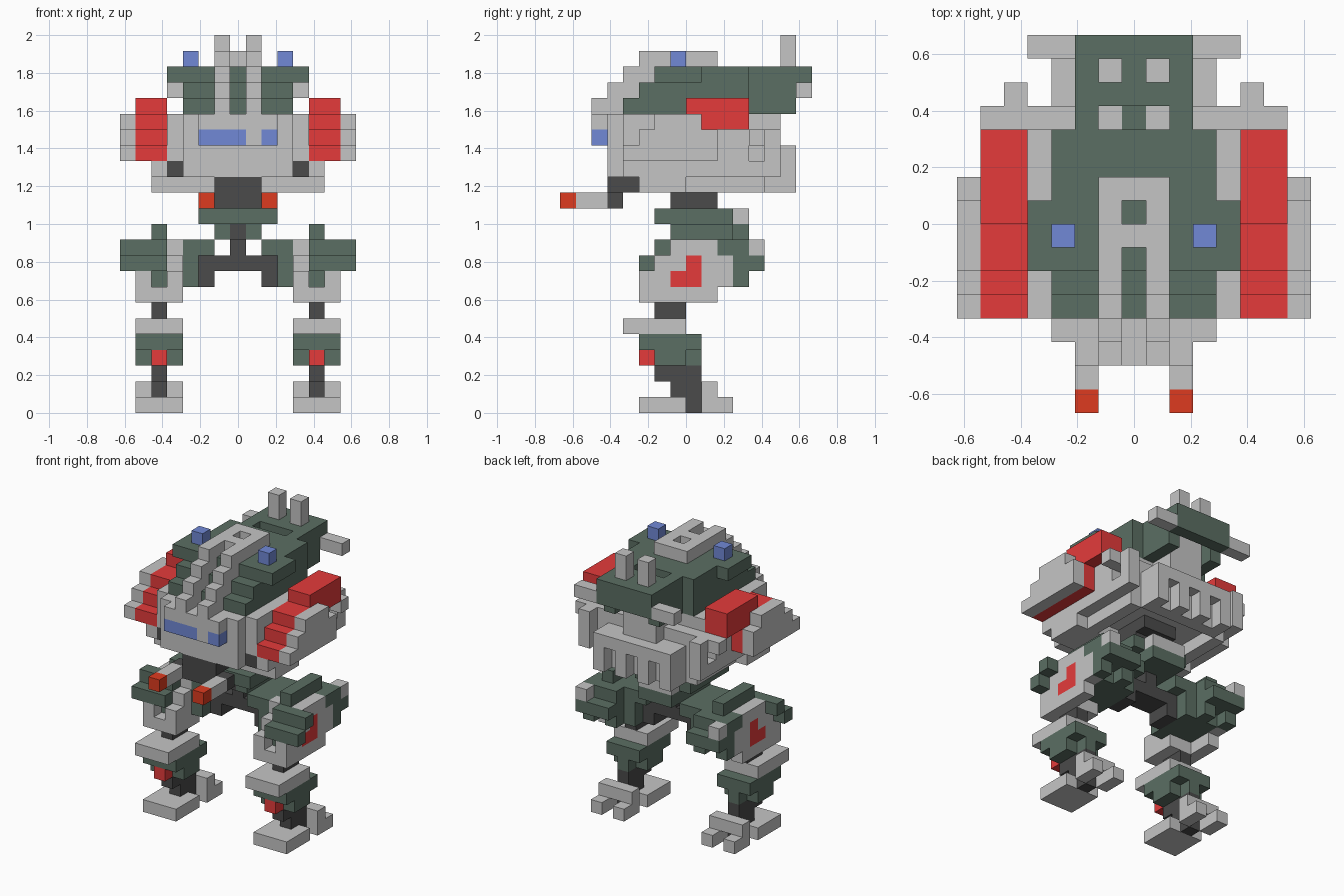
import bpy
import bmesh

cube = bpy.data.objects.get("Cube")
if cube:
    bpy.data.objects.remove(cube, do_unlink=True)

U = 1 / 12  # block size

COLOURS = {
    "grey": (0.56, 0.56, 0.56),
    "green": (0.104, 0.158, 0.125),
    "charcoal": (0.069, 0.069, 0.069),
    "red": (0.78, 0.044, 0.044),
    "orange": (0.73, 0.044, 0.014),
    "blue": (0.165, 0.25, 0.67),
}
NAMES = list(COLOURS)
MATS = []
for name, rgb in COLOURS.items():
    m = bpy.data.materials.new(name)
    m.use_nodes = True
    m.diffuse_color = (*rgb, 1)
    bsdf = next(n for n in m.node_tree.nodes if n.type == 'BSDF_PRINCIPLED')
    bsdf.inputs["Base Color"].default_value = (*rgb, 1)
    bsdf.inputs["Roughness"].default_value = 0.8
    MATS.append(m)

blocks = {}  # (x, y, z) -> (part, colour)


def box(part, colour, x, y, z, mirror=False):
    """Fill a box of blocks; x is inclusive columns, y and z are edges. No colour carves."""
    for i in range(x[0], x[1] + 1):
        for j in range(*y):
            for k in range(*z):
                for s in ((1, -1) if mirror else (1,)):
                    if colour is None:
                        blocks.pop((s * i, j, k), None)
                    else:
                        side = ("left_" if s > 0 else "right_") if mirror else ""
                        blocks[(s * i, j, k)] = (side + part, colour)


def pair(part, colour, x, y, z):
    box(part, colour, x, y, z, True)


# Feet
pair("foot", "grey", (4, 6), (-3, 0), (0, 1))
pair("foot", "grey", (4, 6), (1, 2), (1, 2))
for toe in (4, 6):
    pair("foot", "grey", (toe, toe), (1, 3), (0, 1))

# Ankles, shins and knees
for z, y in enumerate((0, -1, -2)):
    pair("ankle", "charcoal", (5, 5), (y, 1), (z, z + 1))
pair("shin", "green", (4, 6), (-2, 0), (3, 4))
pair("shin", "green", (5, 5), (0, 1), (3, 4))
pair("shin", "green", (4, 6), (-3, 1), (4, 5))
pair("shin", "red", (5, 5), (-3, -2), (3, 4))
pair("knee_plate", "grey", (4, 6), (-4, 0), (5, 6))
pair("knee_joint", "charcoal", (5, 5), (-2, 0), (6, 7))

# Thighs: rounded grey side disc with a red badge, grey front shell
for z, y in ((7, (-3, 2)), (8, (-3, 3)), (9, (-2, 3)), (10, (-1, 2))):
    pair("thigh", "grey", (6, 6), y, (z, z + 1))
pair("thigh", "grey", (4, 5), (-3, 0), (7, 8))
pair("thigh", "grey", (4, 4), (-3, -1), (8, 9))
pair("thigh", "grey", (4, 5), (-2, -1), (9, 10))
pair("thigh", "grey", (4, 4), (-1, 0), (10, 11))
pair("thigh", "red", (6, 6), (-1, 1), (8, 9))
pair("thigh", "red", (6, 6), (0, 1), (9, 10))

# Thigh armour: green core, front bars, top ridge and toothed rear steps
pair("thigh_armour", "green", (5, 5), (-2, -1), (8, 9))
pair("thigh_armour", "green", (4, 5), (-1, 3), (8, 10))
pair("thigh_armour", "green", (5, 5), (-1, 0), (10, 11))
pair("thigh_armour", "green", (4, 5), (0, 2), (10, 11))
pair("thigh_armour", "green", (5, 7), (-3, -2), (9, 10))
pair("thigh_armour", "green", (5, 7), (-2, -1), (10, 11))
pair("thigh_armour", "green", (5, 5), (-1, 3), (11, 12))
for tooth in (4, 6):
    pair("thigh_armour", "green", (tooth, tooth), (3, 4), (8, 9))
pair("thigh_armour", "green", (4, 6), (3, 5), (9, 10))
pair("thigh_armour", "green", (4, 6), (2, 4), (10, 11))
pair("thigh_armour", "grey", (6, 6), (4, 5), (10, 11))
pair("thigh_armour", "green", (3, 3), (-1, 3), (8, 11))
pair("thigh_armour", "green", (2, 2), (-1, 3), (10, 11))

# Hips and waist
pair("hip_joint", "charcoal", (2, 2), (0, 2), (8, 10))
box("hip_axle", "charcoal", (-2, 2), (0, 2), (9, 10))
box("pelvis", "green", (-1, 1), (-1, 4), (11, 12))
box("pelvis", "green", (-2, 2), (-2, 3), (12, 13))
box("pelvis", "grey", (-1, 1), (3, 4), (12, 13))
box("hip_axle", "charcoal", (0, 0), (0, 2), (10, 12))
box("hip_axle", "charcoal", (0, 0), (-1, 0), (11, 12))
box("waist", "charcoal", (-1, 1), (-1, 2), (13, 14))

# Hull, with a narrower keel frame towards the rear
box("hull", "grey", (-5, 5), (-3, 5), (15, 16))
box("hull", "grey", (-5, 5), (-3, 0), (14, 15))
box("hull", "grey", (-4, 4), (0, 5), (14, 15))
box("hull", None, (-3, 3), (0, 5), (14, 15))
box("hull", "grey", (-3, 3), (-5, -3), (15, 17))
box("hull", "grey", (-4, 4), (-4, 4), (16, 19))
box("hull", "grey", (-5, 5), (-3, 5), (16, 18))
box("hull", "grey", (-3, 3), (5, 7), (14, 17))
for x in (-2, 0, 2):  # rear vents
    box("hull", None, (x, x), (6, 7), (14, 16))
pair("hull", "charcoal", (4, 4), (-4, -3), (15, 16))
pair("hull", "grey", (5, 5), (-4, -3), (15, 16))
box("hull_belly", "charcoal", (-1, 1), (-5, 3), (14, 15))
pair("hull_fin", "grey", (5, 5), (5, 6), (15, 18))

# Head with visor
box("head", "grey", (-3, 3), (-5, -4), (16, 19))
box("head", "grey", (-2, 2), (-6, -4), (17, 19))
box("visor", "blue", (-2, 0), (-6, -5), (17, 18))
box("visor", "blue", (2, 2), (-6, -5), (17, 18))

# Shoulders: red stepped strip with a grey outer panel and a rear bracket
for z, y in ((16, -4), (17, -3), (18, -2), (19, 0)):
    back = 4 if z > 17 else 2
    pair("shoulder", "red", (5, 6), (y, back), (z, z + 1))
pair("shoulder_bracket", "grey", (6, 6), (4, 5), (17, 18))
pair("shoulder_bracket", None, (5, 5), (4, 5), (16, 17))
for z, y in ((16, (-4, 2)), (17, (-3, 2)), (18, (-2, 1))):
    pair("shoulder_panel", "grey", (7, 7), y, (z, z + 1))

# Stepped roof and tail, carried on a grey neck
for z, y in ((19, -4), (20, -3), (21, -2)):
    box("roof", "green", (-3, 3), (y, 4), (z, z + 1))
pair("roof", "green", (4, 4), (-2, 1), (21, 22))
box("tail", "green", (-2, 2), (4, 8), (21, 22))
pair("tail", "green", (2, 2), (4, 7), (19, 21))
box("tail", "green", (-2, 2), (7, 8), (20, 21))
pair("tail_fin", "grey", (3, 4), (7, 8), (20, 21))
box("tail", None, (-1, 1), (4, 5), (21, 22))
box("tail_neck", "grey", (-1, 1), (4, 6), (17, 21))
box("tail", "green", (0, 0), (4, 5), (20, 21))
pair("antenna", "grey", (1, 1), (6, 7), (22, 24))

# Crest strips running up the forehead, joined by two cross pieces
for z, y in ((19, (-6, -3)), (20, (-5, -2)), (21, (-4, -1)), (22, (-3, 2))):
    pair("crest", "grey", (1, 1), y, (z, z + 1))
for y in (-1, 1):
    box("crest_bridge", "grey", (0, 0), (y, y + 1), (22, 23))
pair("beacon", "blue", (3, 3), (-1, 0), (22, 23))

# Chin guns
box("gun_mount", "charcoal", (-2, 2), (-5, -4), (13, 14))
pair("gun_barrel", "grey", (2, 2), (-7, -5), (13, 14))
pair("gun_tip", "orange", (2, 2), (-8, -7), (13, 14))

# Turn the blocks into one mesh per part, keeping only exposed faces
AXES = ((1, 0, 0), (0, 1, 0), (0, 0, 1))
SQUARE = ((-1, -1), (1, -1), (1, 1), (-1, 1))
for part in sorted({p for p, c in blocks.values()}):
    bm = bmesh.new()
    verts = {}
    for (x, y, z), (owner, colour) in blocks.items():
        if owner != part:
            continue
        centre = (x, y + 0.5, z + 0.5)
        for a, axis in enumerate(AXES):
            for s in (1, -1):
                if (x + s * axis[0], y + s * axis[1], z + s * axis[2]) in blocks:
                    continue
                ring = []
                for u, v in SQUARE[::s]:
                    p = list(centre)
                    p[a] += s / 2
                    p[(a + 1) % 3] += u / 2
                    p[(a + 2) % 3] += v / 2
                    key = tuple(p)
                    if key not in verts:
                        verts[key] = bm.verts.new([c * U for c in key])
                    ring.append(verts[key])
                bm.faces.new(ring).material_index = NAMES.index(colour)
    mesh = bpy.data.meshes.new(part)
    bm.to_mesh(mesh)
    bm.free()
    for m in MATS:
        mesh.materials.append(m)
    bpy.context.collection.objects.link(bpy.data.objects.new(part, mesh))
